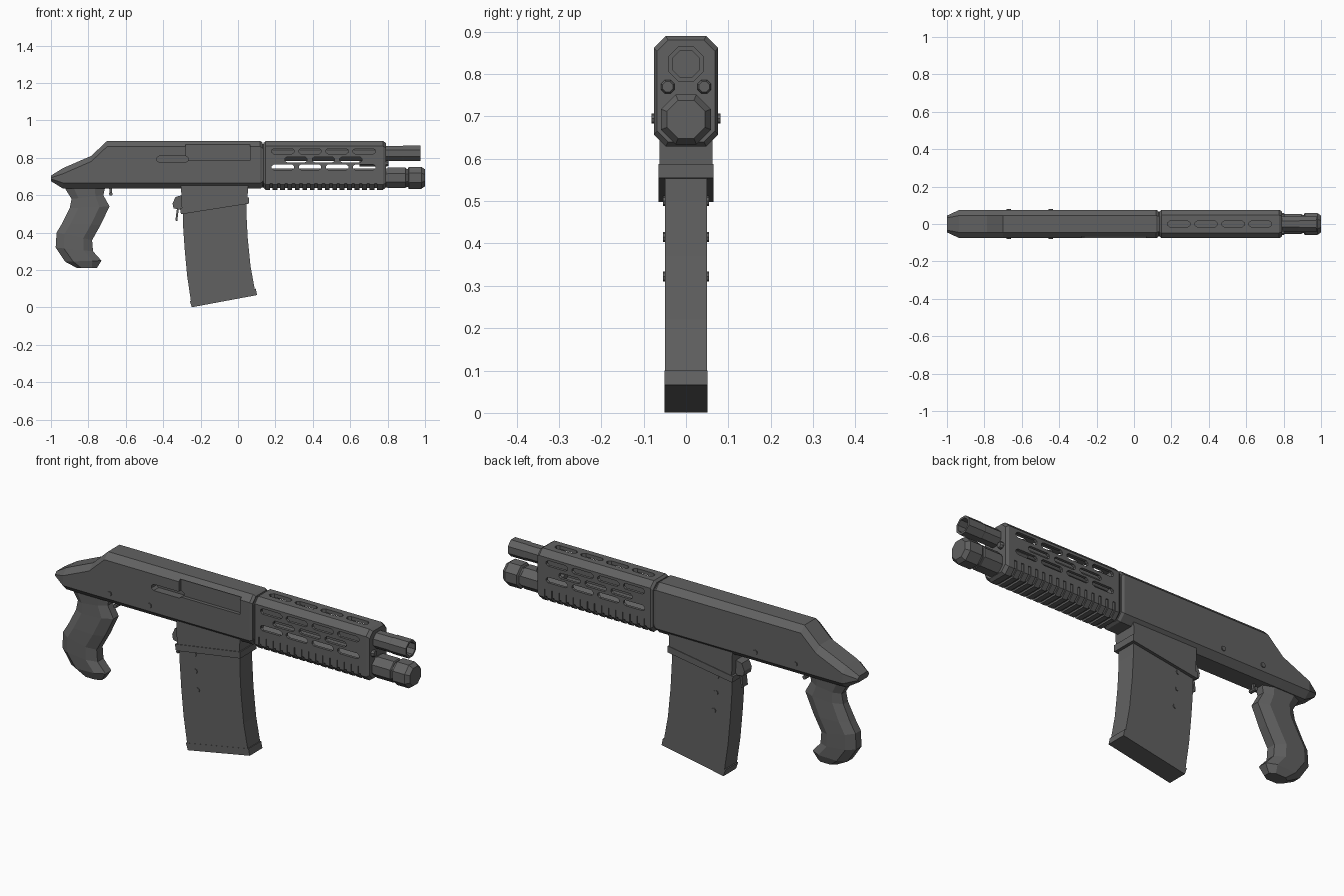
import bpy, bmesh, math
from mathutils import Vector

if "Cube" in bpy.data.objects:
    bpy.data.objects.remove(bpy.data.objects["Cube"])

grey = bpy.data.materials.new("gunmetal grey")
grey.use_nodes = True
colour = (0.12, 0.12, 0.12, 1)
grey.diffuse_color = colour
grey.node_tree.nodes["Principled BSDF"].inputs["Base Color"].default_value = colour


def build(name, lofts):
    """One object from closed lofts, each a list of rings."""
    bm = bmesh.new()
    for rings in lofts:
        loops = [[bm.verts.new(p) for p in ring] for ring in rings]
        n = len(loops[0])
        for a, b in zip(loops, loops[1:]):
            for i in range(n):
                j = (i + 1) % n
                bm.faces.new((a[i], a[j], b[j], b[i]))
        bm.faces.new(loops[0][::-1])
        bm.faces.new(loops[-1])
    bmesh.ops.recalc_face_normals(bm, faces=bm.faces)
    mesh = bpy.data.meshes.new(name)
    bm.to_mesh(mesh)
    bm.free()
    mesh.materials.append(grey)
    obj = bpy.data.objects.new(name, mesh)
    bpy.context.collection.objects.link(obj)
    return obj


def cut(obj, lofts):
    cutter = build("cutter", lofts)
    cutter.hide_render = True
    mod = obj.modifiers.new("cut", "BOOLEAN")
    mod.operation = "DIFFERENCE"
    mod.solver = "EXACT"
    mod.object = cutter
    bpy.context.view_layer.objects.active = obj
    bpy.ops.object.modifier_apply(modifier=mod.name)
    bpy.data.objects.remove(cutter)


def prism(points, lo, hi, axis):
    """Extrude a 2D outline along the named axis."""
    place = {"x": lambda u, v, d: (d, u, v),
             "y": lambda u, v, d: (u, d, v),
             "z": lambda u, v, d: (u, v, d)}[axis]
    return [[place(u, v, d) for u, v in points] for d in (lo, hi)]


def box(x0, x1, y0, y1, z0, z1):
    return prism([(x0, z0), (x1, z0), (x1, z1), (x0, z1)], y0, y1, "y")


def section(x, top, bottom, half, c):
    """Rectangle with chamfered corners, across the length."""
    return [(x, y, z) for y, z in (
        (half, bottom + c), (half, top - c), (half - c, top), (c - half, top),
        (-half, top - c), (-half, bottom + c), (c - half, bottom), (half - c, bottom))]


def turned(stations, y, z, sides=8):
    """Flat-sided round body; stations are (x, distance to flat)."""
    k = 1 / math.cos(math.pi / sides)
    return [[(x, y + r * k * math.cos((i + .5) * math.tau / sides),
              z + r * k * math.sin((i + .5) * math.tau / sides))
             for i in range(sides)] for x, r in stations]


def slot(u, v, half_l, half_w):
    a, e = half_l - half_w * .8, half_w * .4
    return [(u + s * p, v + t) for s, p, t in (
        (1, half_l, -e), (1, half_l, e), (1, a, half_w), (-1, a, half_w),
        (-1, half_l, e), (-1, half_l, -e), (-1, a, -half_w), (1, a, -half_w))]


def pin(x, z, half, r=.012):
    return prism([(x + r * math.cos(i * math.tau / 8), z + r * math.sin(i * math.tau / 8))
                  for i in range(8)], -half, half, "y")


# Receiver with sloped tail, port and handle slot on the right side
receiver = build("receiver", [[
    section(-1, .705, .675, .045, .012), section(-.935, .745, .635, .075, .03),
    section(-.785, .81, .635, .076, .03), section(-.7, .89, .635, .076, .03),
    section(.118, .89, .635, .076, .03), section(.13, .882, .642, .07, .028)]])
cut(receiver, [box(-.28, .065, -.1, -.058, .785, .87)])
cut(receiver, [prism(slot(-.35, .793, .085, .016), -.1, -.035, "y")])
build("receiver_pins", [pin(-.67, .695, .081), pin(-.445, .695, .081)])
build("joint_collar", [[section(x, .875, .65, .064, .025) for x in (.11, .16)]])

# Hollow handguard with slots and ribs
guard = build("handguard", [[
    section(.137, .88, .64, .068, .026), section(.148, .89, .629, .076, .028),
    section(.775, .89, .629, .076, .028), section(.79, .88, .64, .068, .026)]])
cut(guard, [[section(x, .872, .65, .062, .02) for x in (.165, .765)]])
four = [.24 + i * .145 for i in range(4)]
three = [.31 + i * .147 for i in range(3)]
cut(guard, [prism(slot(x, z, .06, .014), -.1, .1, "y")
            for row, z in ((four, .835), (three, .79), (four, .75)) for x in row])
cut(guard, [prism(slot(x, 0, .06, .017), .86, .95, "z") for x in four])
rib_gap = [(-.1, .6), (.1, .6), (.1, .7), (.071, .7), (.071, .662), (.046, .638),
           (-.046, .638), (-.071, .662), (-.071, .7), (-.1, .7)]
cut(guard, [prism(rib_gap, x, x + .014, "x") for x in [.17 + i * .04 for i in range(15)]])

# Barrel with open muzzle, lower tube with cap, and two small rods
barrel = build("barrel", [turned([(.12, .04), (.88, .04), (.885, .042), (.975, .042)], 0, .824)])
cut(barrel, [turned([(.8, .032), (1.1, .032)], 0, .824)])
build("lower_tube", [turned([(.12, .05), (.9, .05)], 0, .692)])
build("tube_cap", [turned([(.8, .054), (.895, .054), (.9, .048), (.908, .048), (.913, .059),
                           (.98, .059), (1, .045)], 0, .693)])
build("guide_rods", [turned([(.65, .016), (.798, .016), (.805, .012)], s * .043, .77)
                     for s in (-1, 1)])

# Magazine well with rim, and its catch
build("magazine_well", [prism([(-.305, .66), (.055, .66), (.05, .57), (-.3, .515)],
                              -.062, .062, "y")])
build("well_rim", [prism([(-.31, .53), (.058, .588), (.058, .555), (-.305, .498)],
                         -.065, .065, "y")])
build("magazine_catch", [
    prism([(-.3, .6), (-.335, .59), (-.35, .555), (-.345, .53), (-.3, .52)], -.03, .03, "y"),
    prism([(-.325, .54), (-.315, .54), (-.325, .46), (-.335, .465)], -.02, .02, "y")])

# Curved magazine
front = [(.045, .6), (.045, .5), (.052, .37), (.067, .22), (.09, .095)]
back = [(-.252, .035), (-.272, .17), (-.285, .31), (-.294, .44), (-.296, .6)]
build("magazine", [prism(front + back, -.05, .05, "y")])
build("magazine_base", [prism([(-.258, .035), (.095, .1), (.102, .066), (-.247, .001)],
                              -.051, .051, "y")])
build("magazine_studs", [pin(x, z, .054) for x, z in ((-.21, .5), (-.205, .415), (-.192, .322))])

# Pistol grip: back point, front point and half width at each level
levels = [(-.93, .645, -.71, .645, .042), (-.89, .58, -.72, .6, .04),
          (-.9, .53, -.687, .54, .042), (-.94, .45, -.735, .44, .047),
          (-.97, .4, -.78, .36, .048), (-.975, .32, -.775, .3, .048),
          (-.925, .245, -.73, .25, .046), (-.86, .21, -.755, .21, .032)]
outline = [(0, -.45), (.22, -1), (.75, -1), (1, -.5), (1, .5), (.75, 1), (.22, 1), (0, .45)]
build("pistol_grip", [[[Vector((xb, 0, zb)).lerp(Vector((xf, 0, zf)), t) + Vector((0, w * h, 0))
                        for t, w in outline] for xb, zb, xf, zf, h in levels]])
build("trigger_nub", [pin(-.68, .607, .02, .01),
                      prism([(-.69, .65), (-.675, .65), (-.675, .6), (-.685, .6)],
                            -.006, .006, "y")])
